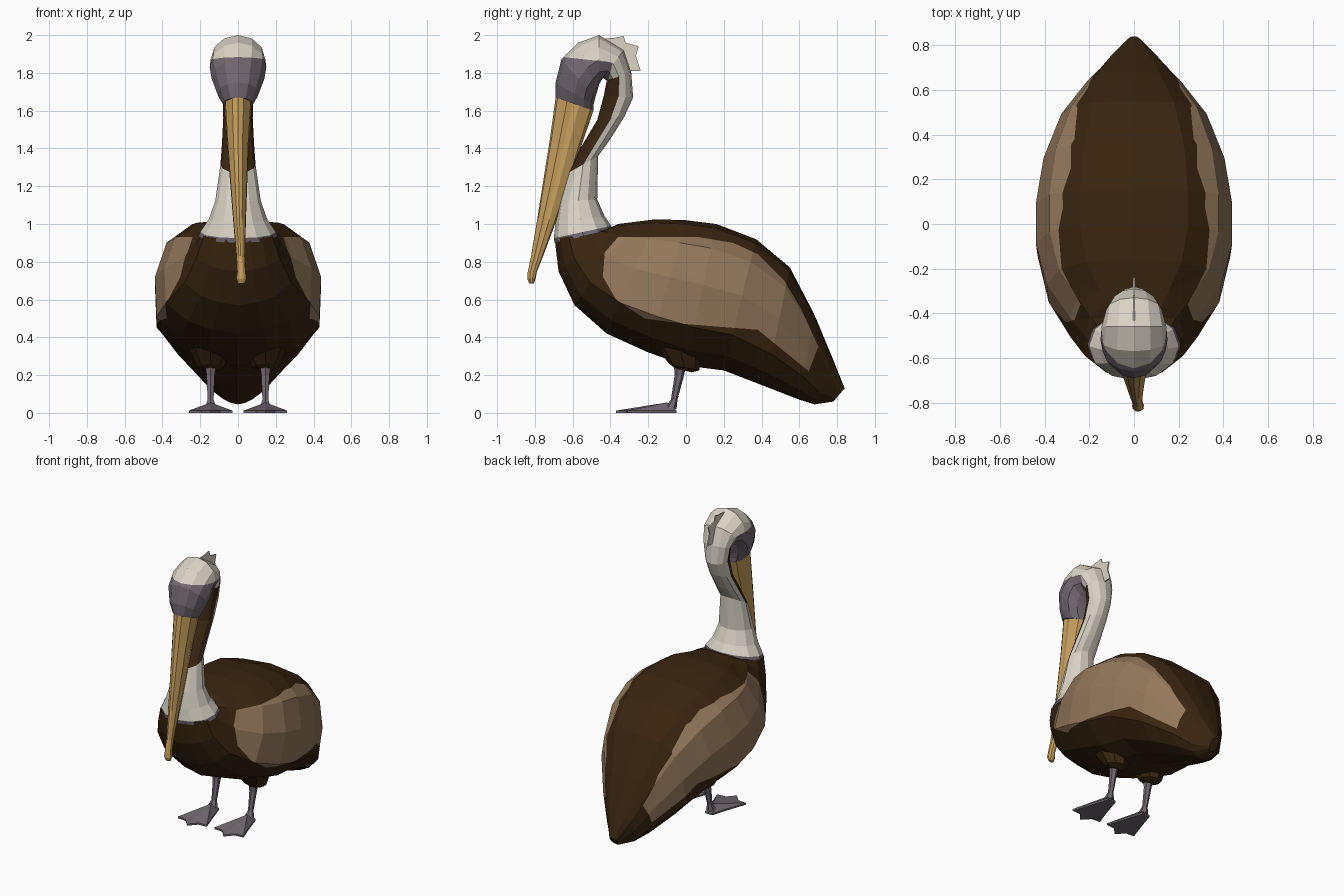
import bpy, bmesh, math
from mathutils import Vector


def material(name, rgb):
    m = bpy.data.materials.new(name)
    m.diffuse_color = (*rgb, 1)
    return m


BROWN = material("dark brown", (0.040, 0.018, 0.005))
TAN = material("wing tan", (0.29, 0.185, 0.105))
CREAM = material("cream", (0.70, 0.65, 0.56))
GREY = material("purple grey", (0.165, 0.14, 0.165))
HORN = material("beak ochre", (0.58, 0.35, 0.11))


def finish(bm, name, mats):
    bmesh.ops.recalc_face_normals(bm, faces=bm.faces)
    me = bpy.data.meshes.new(name)
    bm.to_mesh(me)
    bm.free()
    for m in mats:
        me.materials.append(m)
    ob = bpy.data.objects.new(name, me)
    bpy.context.collection.objects.link(ob)
    return ob


def loft(rings, half):
    """Rings are (y, z, y, z, half width, x offset); half is the (x, u) half section."""
    prof = half + [(-x, u) for x, u in half[-2:0:-1]]
    bm = bmesh.new()
    loops = []
    for y0, z0, y1, z1, w, *ox in rings:
        cx = ox[0] if ox else 0
        loops.append([bm.verts.new((cx + x * w, y0 + (y1 - y0) * u, z0 + (z1 - z0) * u))
                      for x, u in prof])
    n = len(prof)
    for i, (a, b) in enumerate(zip(loops, loops[1:])):
        for k in range(n):
            bm.faces.new((a[k], a[(k + 1) % n], b[(k + 1) % n], b[k]))
    bm.faces.new(loops[0])
    bm.faces.new(loops[-1])
    bm.faces.ensure_lookup_table()
    return bm, n


def paint(bm, poly, mat):
    """Cut a convex side-view (y, z) outline into the mesh and colour its inside."""
    lay = bm.faces.layers.int.new("inside")
    for f in bm.faces:
        f[lay] = 1
    pts = [Vector((0, y, z)) for y, z in poly]
    mid = sum(pts, Vector()) / len(pts)
    for p, q in zip(pts, pts[1:] + pts[:1]):
        no = Vector((0, q.z - p.z, p.y - q.y)).normalized()
        if no.dot(mid - p) < 0:
            no = -no
        fs = [f for f in bm.faces if f[lay]]
        es = list({e for f in fs for e in f.edges})
        vs = list({v for f in fs for v in f.verts})
        bmesh.ops.bisect_plane(bm, geom=fs + es + vs, dist=1e-5, plane_co=p, plane_no=no)
        for f in bm.faces:
            if f[lay] and no.dot(f.calc_center_median() - p) < 0:
                f[lay] = 0
    for f in bm.faces:
        if f[lay]:
            f.material_index = mat
    bm.faces.layers.int.remove(lay)


def ellipse(k):
    return [(math.sin(math.pi * i / k), 0.5 - 0.5 * math.cos(math.pi * i / k))
            for i in range(k + 1)]


# Body from chest to tail, with the wing patches cut into its sides
bm, n = loft([
    (-0.695, 0.92, -0.42, 0.97, 0.185), (-0.675, 0.75, -0.36, 1.0, 0.225),
    (-0.59, 0.57, -0.28, 1.01, 0.29), (-0.42, 0.42, -0.16, 1.025, 0.39),
    (-0.20, 0.32, 0.0, 1.02, 0.44), (0.0, 0.25, 0.16, 1.0, 0.44),
    (0.20, 0.225, 0.37, 0.92, 0.405), (0.42, 0.14, 0.55, 0.77, 0.325),
    (0.60, 0.07, 0.68, 0.52, 0.205), (0.68, 0.045, 0.78, 0.28, 0.11),
    (0.78, 0.06, 0.84, 0.13, 0.03)],
    [(0, 0), (0.35, 0.035), (0.68, 0.11), (0.98, 0.27), (1, 0.57),
     (0.86, 0.83), (0.55, 0.97), (0, 1)])
paint(bm, [(-0.44, 0.72), (-0.43, 0.85), (-0.36, 0.93), (0.07, 0.93), (0.25, 0.90),
           (0.38, 0.84), (0.38, 0.44), (0, 0.47), (-0.22, 0.50), (-0.37, 0.60)], 1)
paint(bm, [(0.38, 0.84), (0.52, 0.70), (0.61, 0.55), (0.70, 0.35), (0.65, 0.22),
           (0.38, 0.44)], 1)
finish(bm, "body", [BROWN, TAN])

# Neck curling over into the head: first point is the throat side, second the nape side
bm, n = loft([
    (-0.695, 0.90, -0.39, 0.97, 0.21), (-0.70, 0.925, -0.395, 0.99, 0.20),
    (-0.69, 1.01, -0.43, 1.04, 0.155), (-0.67, 1.12, -0.47, 1.13, 0.12),
    (-0.625, 1.27, -0.465, 1.36, 0.093), (-0.56, 1.40, -0.40, 1.45, 0.085),
    (-0.47, 1.55, -0.325, 1.57, 0.078), (-0.435, 1.68, -0.28, 1.67, 0.08),
    (-0.42, 1.76, -0.29, 1.80, 0.10), (-0.44, 1.775, -0.33, 1.92, 0.125),
    (-0.46, 1.74, -0.46, 2.0, 0.145), (-0.47, 1.70, -0.57, 1.96, 0.15),
    (-0.48, 1.67, -0.66, 1.87, 0.14), (-0.49, 1.63, -0.69, 1.75, 0.11),
    (-0.49, 1.60, -0.69, 1.67, 0.08)], ellipse(6))
for i in range(14):
    for k in range(n):
        f = bm.faces[i * n + k]
        if i == 0:
            f.material_index = 2
        elif 4 <= i <= 7 and (k < 3 or k >= n - 3):
            f.material_index = 1
paint(bm, [(-0.75, 1.895), (-0.39, 1.855), (-0.40, 1.80), (-0.485, 1.55), (-0.75, 1.55)], 2)
finish(bm, "neck_and_head", [CREAM, BROWN, GREY])

# Long beak with a small hooked tip
bm, n = loft([
    (-0.49, 1.60, -0.69, 1.67, 0.075), (-0.555, 1.41, -0.722, 1.44, 0.06),
    (-0.62, 1.20, -0.757, 1.22, 0.047, 0.004), (-0.685, 1.02, -0.787, 1.03, 0.036, 0.008),
    (-0.76, 0.82, -0.82, 0.83, 0.024, 0.014), (-0.79, 0.745, -0.838, 0.745, 0.024, 0.018),
    (-0.795, 0.715, -0.84, 0.71, 0.029, 0.018), (-0.805, 0.685, -0.83, 0.685, 0.02, 0.018)],
    [(0, 0), (0.6, 0.08), (0.95, 0.38), (0.85, 0.55), (0.9, 0.7), (0.4, 0.95), (0, 1)])
finish(bm, "beak", [HORN])

# Ragged crest plate on the back of the head
crest = [(-0.46, 1.98), (-0.38, 1.985), (-0.33, 1.995), (-0.32, 1.96), (-0.25, 1.94),
         (-0.265, 1.89), (-0.24, 1.81), (-0.29, 1.81), (-0.32, 1.78), (-0.42, 1.85)]
bm = bmesh.new()
f = bm.faces.new([bm.verts.new((-0.004, y, z)) for y, z in crest])
r = bmesh.ops.extrude_face_region(bm, geom=[f])
bmesh.ops.translate(bm, vec=(0.008, 0, 0),
                    verts=[v for v in r["geom"] if isinstance(v, bmesh.types.BMVert)])
finish(bm, "crest", [CREAM])

# Thighs, legs and webbed feet on both sides
foot = [(0.03, -0.05), (0.07, -0.18), (0.115, -0.31), (0.05, -0.315), (0, -0.37)]
foot += [(-x, y) for x, y in foot[3::-1]]
for side, s in (("left", 1), ("right", -1)):
    x = 0.145 * s
    bm, n = loft([(-0.19, 0.42, 0.10, 0.42, 0.13, x), (-0.15, 0.34, 0.09, 0.34, 0.115, x),
                  (-0.09, 0.26, 0.07, 0.225, 0.07, x), (-0.055, 0.235, 0.03, 0.215, 0.04, x)],
                 ellipse(4))
    finish(bm, side + "_thigh", [BROWN])

    bm, n = loft([(-0.065, 0.27, 0.005, 0.27, 0.036, x), (-0.06, 0.20, -0.01, 0.20, 0.025, x),
                  (-0.08, 0.07, -0.045, 0.07, 0.018, x), (-0.11, 0.03, -0.05, 0.02, 0.035, x)],
                 ellipse(3))
    finish(bm, side + "_leg", [GREY])

    bm = bmesh.new()
    low = [bm.verts.new((x + a, y, 0)) for a, y in foot]
    top = [bm.verts.new((x + a, y, 0.012)) for a, y in foot]
    peak = bm.verts.new((x, -0.10, 0.055))
    bm.faces.new(low)
    for i in range(len(foot)):
        j = (i + 1) % len(foot)
        bm.faces.new((low[i], low[j], top[j], top[i]))
        bm.faces.new((top[i], top[j], peak))
    finish(bm, side + "_foot", [GREY])
